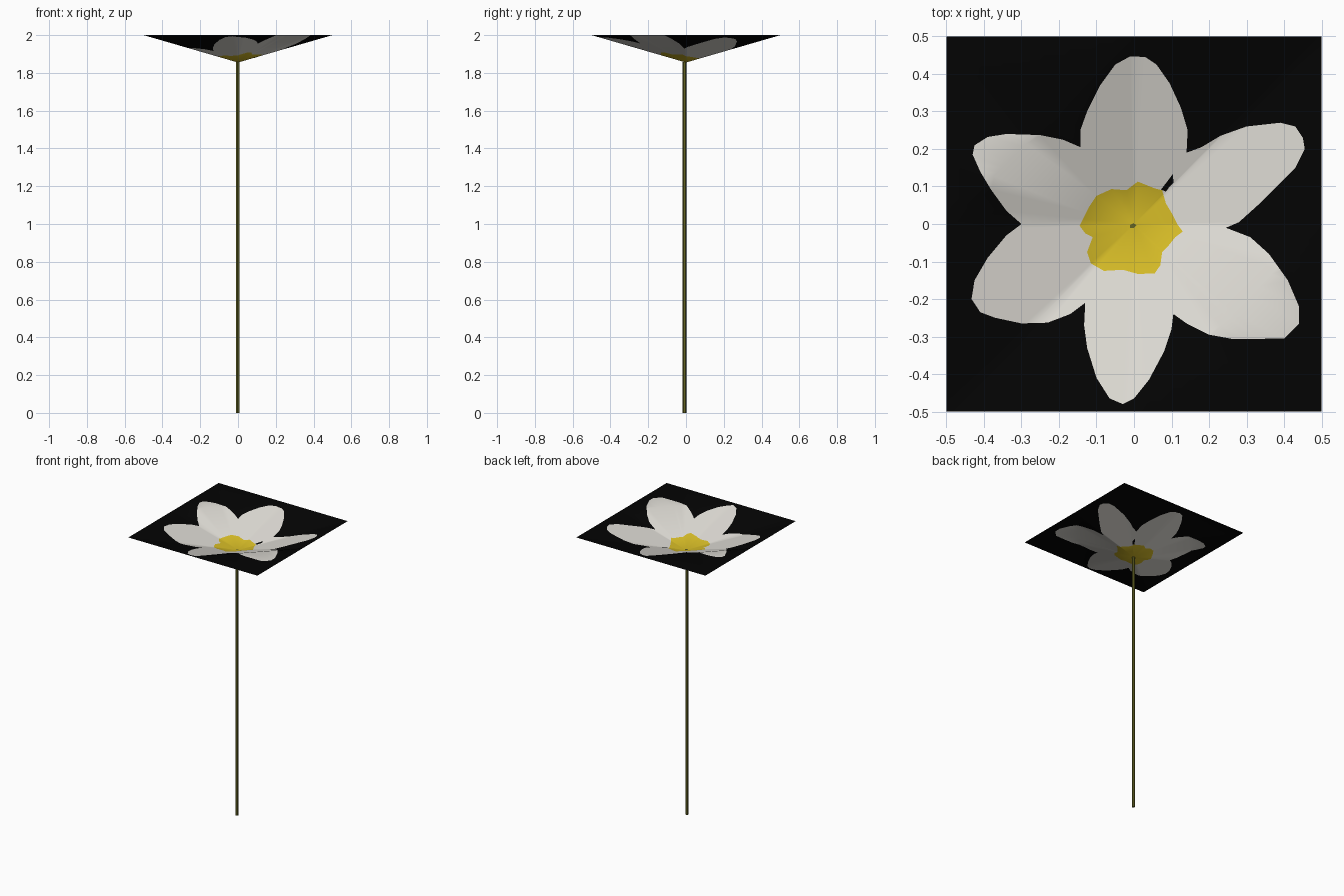
import bpy, bmesh, math

if "Cube" in bpy.data.objects:
    bpy.data.objects.remove(bpy.data.objects["Cube"])

APEX, RIM, HALF = 1.855, 2.0, 0.5


def material(name, rgb):
    m = bpy.data.materials.new(name)
    m.diffuse_color = (*rgb, 1)
    m.use_nodes = True
    m.node_tree.nodes["Principled BSDF"].inputs["Base Color"].default_value = m.diffuse_color
    return m


black = material("black", (0.001, 0.001, 0.001))
white = material("petal white", (0.73, 0.71, 0.66))
yellow = material("centre yellow", (0.67, 0.50, 0.02))
green = material("stem green", (0.125, 0.125, 0.017))

# outlines seen from above, counter-clockwise
PETALS = [
    (.245, -.01), (.28, .005), (.33, .05), (.38, .10), (.43, .15), (.455, .20), (.45, .23),
    (.43, .26), (.39, .27), (.30, .26), (.23, .235), (.18, .205), (.14, .19),
    (.143, .25), (.125, .31), (.095, .375), (.06, .425), (.03, .445), (-.01, .447),
    (-.05, .425), (-.09, .37), (-.125, .30), (-.143, .25), (-.143, .205),
    (-.19, .225), (-.25, .237), (-.34, .24), (-.39, .232), (-.425, .21), (-.43, .185),
    (-.41, .14), (-.38, .09), (-.34, .035), (-.30, 0),
    (-.34, -.03), (-.39, -.09), (-.425, -.15), (-.433, -.20), (-.41, -.235), (-.37, -.25),
    (-.30, -.265), (-.23, -.263), (-.17, -.24), (-.13, -.21),
    (-.133, -.27), (-.125, -.33), (-.10, -.41), (-.065, -.465), (-.03, -.48), (0, -.465),
    (.04, -.415), (.08, -.34), (.10, -.28), (.105, -.24),
    (.14, -.265), (.20, -.295), (.26, -.306), (.34, -.306), (.40, -.305), (.44, -.265),
    (.44, -.22), (.41, -.15), (.36, -.08), (.31, -.035)]
CENTRE = [
    (.13, -.02), (.115, 0), (.10, .03), (.085, .055), (.075, .09), (.055, .095), (.03, .105),
    (.01, .113), (-.02, .09), (-.06, .093), (-.10, .075), (-.12, .045), (-.145, -.005),
    (-.13, -.025), (-.11, -.035), (-.125, -.075), (-.115, -.105), (-.08, -.125),
    (-.03, -.122), (.01, -.133), (.055, -.132), (.07, -.11), (.075, -.075), (.09, -.06),
    (.11, -.035)]
SQUARE = [(HALF, HALF), (-HALF, HALF), (-HALF, -HALF), (HALF, -HALF)]


def height(x, y):
    """Sheet of eight triangles, all folded along the same diagonal direction."""
    if x * y >= 0:
        d = max(abs(x), abs(y))
    else:
        d = min(HALF, abs(x) + abs(y))
    return APEX + (RIM - APEX) * d / HALF


def reach(outline, a):
    """Distance from the middle to the outline in direction a."""
    c, s = math.cos(a), math.sin(a)
    best = 0
    for (x0, y0), (x1, y1) in zip(outline, outline[1:] + outline[:1]):
        dx, dy = x1 - x0, y1 - y0
        det = c * dy - s * dx
        if abs(det) < 1e-9:
            continue
        t = (x0 * dy - y0 * dx) / det
        u = (x0 * s - y0 * c) / det
        if -1e-6 <= u <= 1 + 1e-6 and t > 0:
            best = max(best, t)
    return best


def finish(bm, name, mats):
    me = bpy.data.meshes.new(name)
    bm.to_mesh(me)
    bm.free()
    for m in mats:
        me.materials.append(m)
    ob = bpy.data.objects.new(name, me)
    bpy.context.collection.objects.link(ob)
    return ob


# flower head: flat square cut along the painted outlines
angles = sorted({round(math.atan2(y, x), 4) for x, y in PETALS + CENTRE}
                | {math.atan2(y, x) for x, y in SQUARE})
bm = bmesh.new()
tip = bm.verts.new((0, 0, 0))
rays = []
for a in angles:
    radii = [reach(o, a) for o in (CENTRE, PETALS, SQUARE)]
    rays.append([bm.verts.new((r * math.cos(a), r * math.sin(a), 0)) for r in radii])
for p, q in zip(rays, rays[1:] + rays[:1]):
    bm.faces.new((tip, p[0], q[0])).material_index = 0
    for k in (0, 1):
        bm.faces.new((p[k], p[k + 1], q[k + 1], q[k])).material_index = k + 1

# cut the fold lines, then lift the sheet into its folded shape
folds = [((0, 0, 0), (1, 0, 0)), ((0, 0, 0), (0, 1, 0)), ((0, 0, 0), (1, -1, 0)),
         ((HALF, 0, 0), (1, -1, 0)), ((-HALF, 0, 0), (1, -1, 0))]
for co, no in folds:
    bmesh.ops.bisect_plane(bm, geom=bm.verts[:] + bm.edges[:] + bm.faces[:],
                           dist=1e-5, plane_co=co, plane_no=no)
for v in bm.verts:
    x, y = (0 if abs(c) < 1e-5 else c for c in v.co.xy)
    v.co.z = height(x, y)
for f in bm.faces:
    f.smooth = True
finish(bm, "flower_head", [yellow, white, black])

# small dark gap beside the centre, on both sides of the sheet
bm = bmesh.new()
gap = [(.072, .092), (.085, .086), (.095, .10), (.105, .11), (.104, .134), (.09, .115)]
for off in (.002, -.002):
    bm.faces.new([bm.verts.new((x, y, height(x, y) + off)) for x, y in gap])
finish(bm, "petal_gap", [black])

# thin stem
bpy.ops.mesh.primitive_cylinder_add(vertices=6, radius=0.01, depth=1.858,
                                    location=(-0.002, -0.008, 0.929))
stem = bpy.context.object
stem.name = "stem"
stem.data.materials.append(green)
